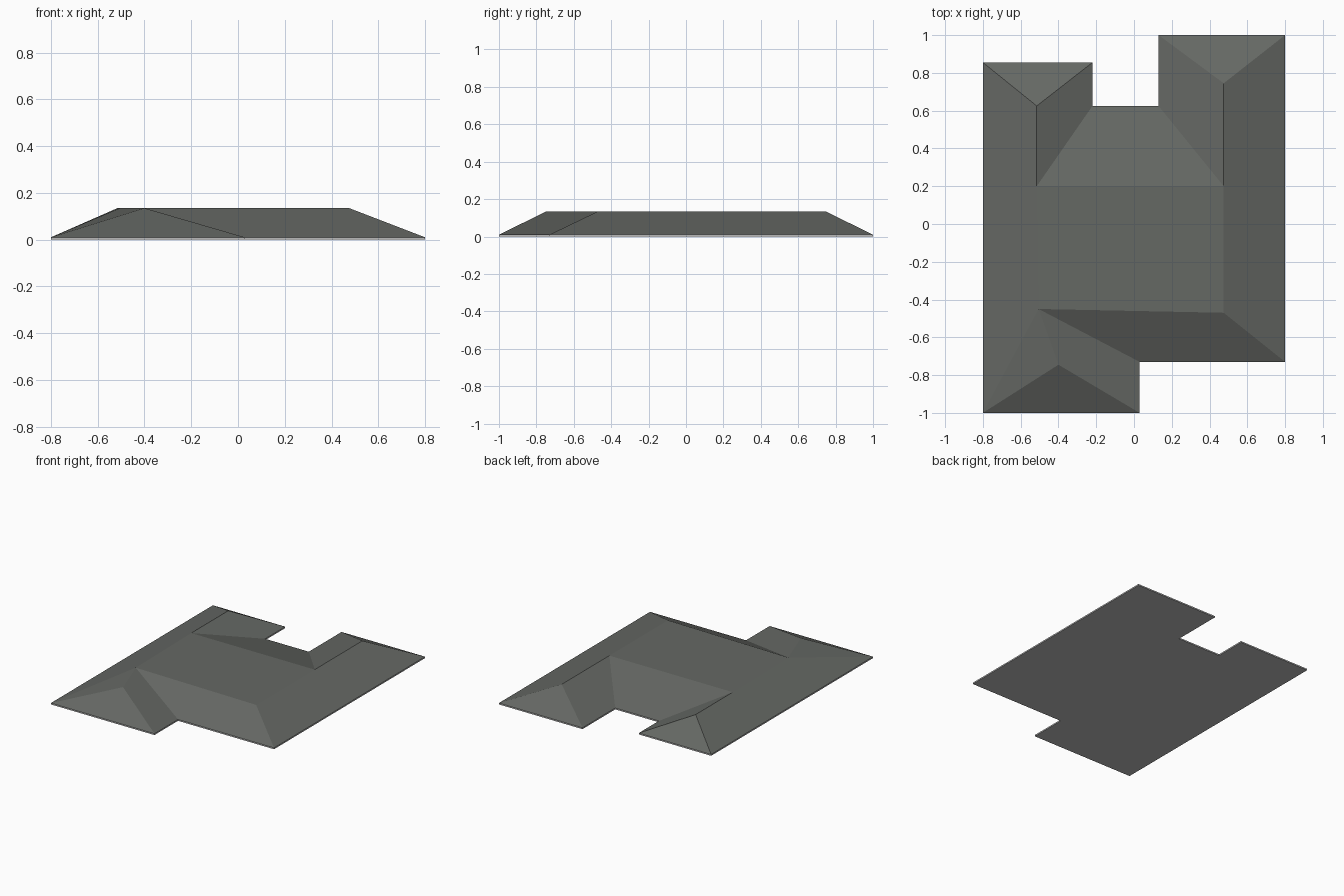
import bpy
import bmesh

if "Cube" in bpy.data.objects:
    bpy.data.objects.remove(bpy.data.objects["Cube"])

EAVE, TOP = 0.01, 0.135

# Building outline, counter-clockwise from the front left corner
outline = [(-0.80, -1.0), (0.03, -1.0), (0.03, -0.73), (0.80, -0.73), (0.80, 1.0),
           (0.13, 1.0), (0.13, 0.625), (-0.22, 0.625), (-0.22, 0.855), (-0.80, 0.855)]

# Ridge ends and corners of the flat deck, all at the top height
ridge = {"A": (-0.515, 0.625), "B": (-0.515, 0.20), "C": (0.475, 0.745), "D": (0.475, 0.20),
         "E": (0.475, -0.47), "F": (-0.505, -0.45), "G": (-0.40, -0.745)}

# Slopes: numbers are eave corners, letters are ridge points
slopes = [(0, 1, "G"), (1, 2, "F", "G"), (2, 3, "E", "F"), (3, 4, "C", "D", "E"),
          (4, 5, "C"), (5, 6, "D", "C"), (6, 7, "B", "D"), (7, 8, "A", "B"),
          (8, 9, "A"), (9, 0, "F", "B", "A"), (0, "G", "F"), ("F", "E", "D", "B")]


def material(name, colour):
    m = bpy.data.materials.new(name)
    m.diffuse_color = (*colour, 1)
    m.use_nodes = True
    m.node_tree.nodes["Principled BSDF"].inputs["Base Color"].default_value = m.diffuse_color
    return m


def make_object(name, bm, mat):
    mesh = bpy.data.meshes.new(name)
    bm.to_mesh(mesh)
    bm.free()
    mesh.materials.append(mat)
    obj = bpy.data.objects.new(name, mesh)
    bpy.context.collection.objects.link(obj)
    return obj


# Hipped roof slopes and flat deck
bm = bmesh.new()
points = {i: bm.verts.new((x, y, EAVE)) for i, (x, y) in enumerate(outline)}
points.update({k: bm.verts.new((x, y, TOP)) for k, (x, y) in ridge.items()})
for slope in slopes:
    bm.faces.new([points[k] for k in slope])
make_object("hipped_roof", bm, material("dark slate grey", (0.13, 0.138, 0.127)))

# Thin eave board: underside and fascia (the roof closes its top)
bm = bmesh.new()
low = [bm.verts.new((x, y, 0)) for x, y in outline]
high = [bm.verts.new((x, y, EAVE)) for x, y in outline]
bm.faces.new(low[::-1])
for i in range(len(outline)):
    j = (i + 1) % len(outline)
    bm.faces.new((low[i], low[j], high[j], high[i]))
make_object("eave_board", bm, material("light grey", (0.5, 0.5, 0.5)))
